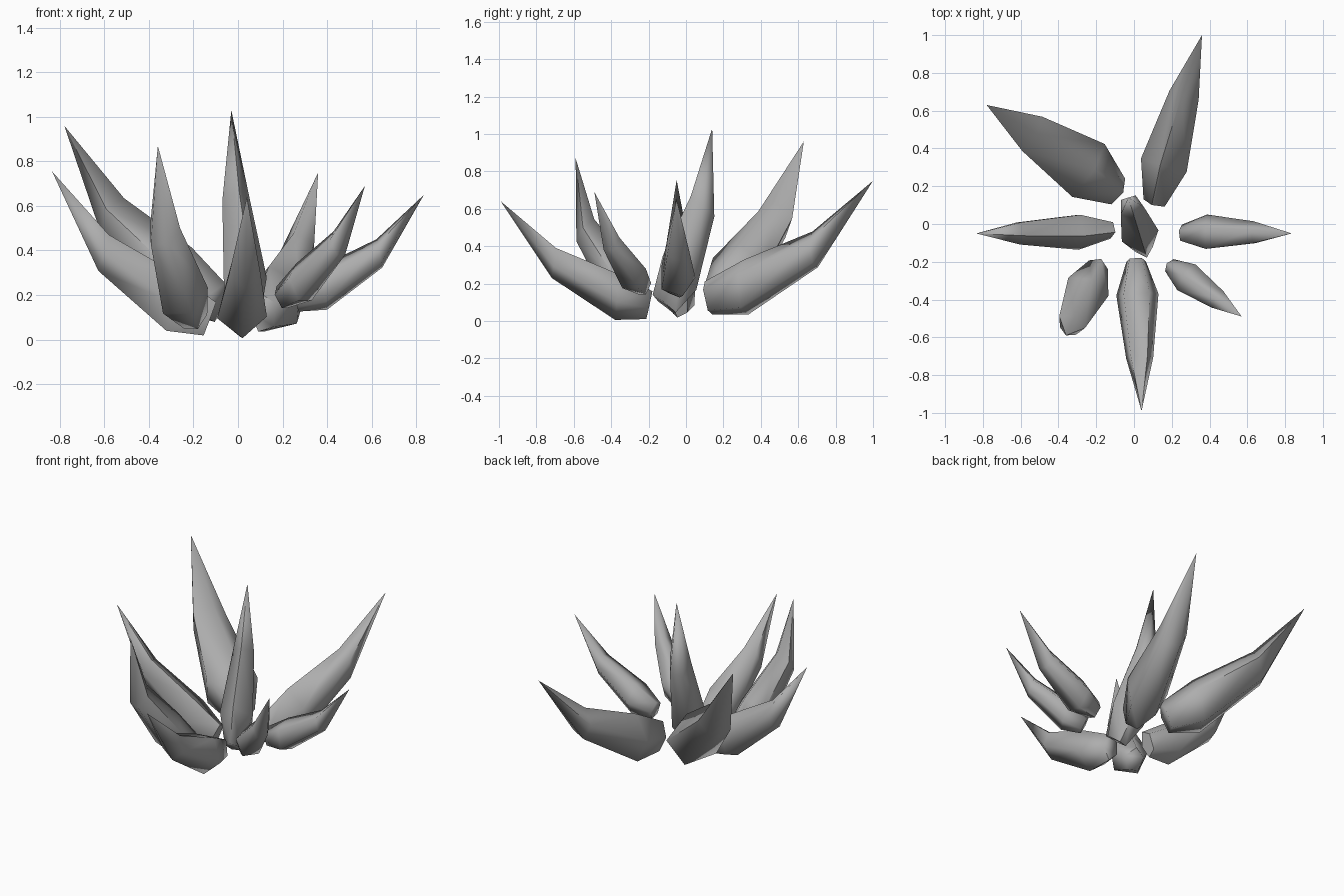
import bpy, bmesh, math
from mathutils import Vector

cube = bpy.data.objects.get("Cube")
if cube:
    bpy.data.objects.remove(cube)

stone = bpy.data.materials.new("grey_crystal")
stone.use_nodes = True
GREY = (0.42, 0.42, 0.42, 1)
stone.diffuse_color = GREY
stone.node_tree.nodes["Principled BSDF"].inputs["Base Color"].default_value = GREY

SIDES = 5
# Cross-sections: distance along the shard, sag below the chord, half width, half height, slant
RINGS = [(0.0, -0.01, 0.06, 0.08, 0.4),
         (0.18, -0.07, 0.128, 0.12, 0.6),
         (0.57, -0.112, 0.082, 0.082, 0.5)]


def shard(name, base, tip, width=1.0, sag=1.0, roll=0.0):
    """Bent five-sided crystal that swells near its base and rises to a point."""
    base, tip = Vector(base), Vector(tip)
    chord = tip - base
    size = chord.length
    along = chord.normalized()
    side = along.cross(Vector((0, 0, 1))).normalized()
    up = side.cross(along)
    bm = bmesh.new()
    loops = []
    for u, drop, half_w, half_h, slant in RINGS:
        loop = []
        for i in range(SIDES):
            a = math.tau * i / SIDES + math.pi / 2 + roll
            rise = half_h * math.sin(a)
            point = along * (u + slant * rise) + up * (drop * sag + rise)
            point += side * half_w * width * math.cos(a)
            loop.append(bm.verts.new(base + point * size))
        loops.append(loop)
    # Sides, flat base and point
    bm.faces.new(loops[0])
    for low, high in zip(loops, loops[1:]):
        for i in range(SIDES):
            j = (i + 1) % SIDES
            bm.faces.new((low[i], low[j], high[j], high[i]))
    point = bm.verts.new(tip)
    for i in range(SIDES):
        bm.faces.new((loops[-1][i], loops[-1][(i + 1) % SIDES], point))
    bmesh.ops.recalc_face_normals(bm, faces=bm.faces)
    mesh = bpy.data.meshes.new(name)
    bm.to_mesh(mesh)
    bm.free()
    mesh.materials.append(stone)
    obj = bpy.data.objects.new(name, mesh)
    bpy.context.collection.objects.link(obj)
    bpy.ops.object.select_all(action='DESELECT')
    obj.select_set(True)
    bpy.context.view_layer.objects.active = obj
    bpy.ops.object.shade_smooth_by_angle(angle=math.radians(75))


# Upright middle crystal
shard("center_shard", (0.05, -0.12, 0.09), (-0.03, 0.14, 1.03), 0.85, 0.6)

# Ring of leaning crystals
shard("back_left_shard", (0.11, 0.11, 0.13), (0.36, 1.0, 0.75), 0.95, 1.0, 0.2)
shard("back_right_shard", (-0.09, 0.17, 0.17), (-0.78, 0.63, 0.96), 1.2, 0.9, -0.2)
shard("right_shard", (-0.12, -0.03, 0.10), (-0.835, -0.05, 0.755), 0.82, 1.05, 0.3)
shard("front_right_shard", (-0.19, -0.22, 0.10), (-0.36, -0.59, 0.87), 1.1, 1.3)
shard("front_shard", (0.01, -0.19, 0.10), (0.04, -0.99, 0.64), 0.95, 1.0, 0.6)
shard("front_left_shard", (0.19, -0.22, 0.19), (0.57, -0.49, 0.69), 1.0, 0.9)
shard("left_shard", (0.25, -0.05, 0.19), (0.835, -0.05, 0.65), 1.05, 1.0, 0.3)
